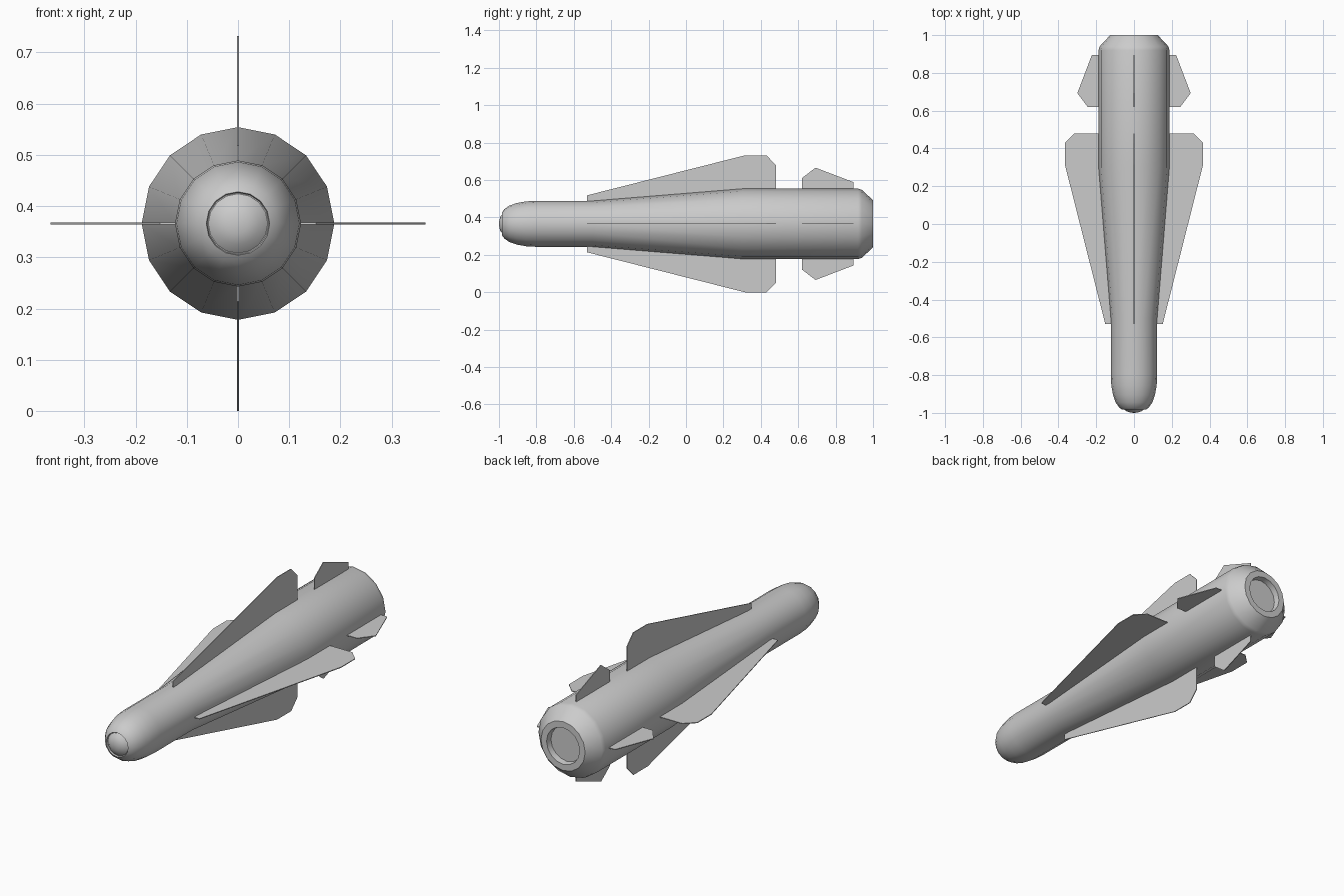
import bpy, bmesh, math
from mathutils import Matrix

if "Cube" in bpy.data.objects:
    bpy.data.objects.remove(bpy.data.objects["Cube"])

AXIS_Z = 0.366
SIDES = 16


def finish(name, bm, smooth=None):
    bmesh.ops.recalc_face_normals(bm, faces=bm.faces)
    mesh = bpy.data.meshes.new(name)
    bm.to_mesh(mesh)
    bm.free()
    obj = bpy.data.objects.new(name, mesh)
    obj.location.z = AXIS_Z
    bpy.context.collection.objects.link(obj)
    if smooth:
        bpy.ops.object.select_all(action='DESELECT')
        obj.select_set(True)
        bpy.context.view_layer.objects.active = obj
        bpy.ops.object.shade_smooth_by_angle(angle=math.radians(smooth))
    return obj


def lathe(name, profile):
    """Spin (y, radius) points about the long axis."""
    bm = bmesh.new()
    verts = [bm.verts.new((0, y, r)) for y, r in profile]
    edges = [bm.edges.new(pair) for pair in zip(verts, verts[1:])]
    bmesh.ops.spin(bm, geom=verts + edges, cent=(0, 0, 0), axis=(0, 1, 0),
                   angle=math.tau, steps=SIDES)
    bmesh.ops.remove_doubles(bm, verts=bm.verts, dist=0.0005)
    return finish(name, bm, 32)


def fin(name, outline, quarter, thickness=0.004):
    """Thin plate from (y, radial offset) points, turned about the axis."""
    bm = bmesh.new()
    face = bm.faces.new([bm.verts.new((-thickness / 2, y, r)) for y, r in outline])
    ext = bmesh.ops.extrude_face_region(bm, geom=[face])
    moved = [v for v in ext['geom'] if isinstance(v, bmesh.types.BMVert)]
    bmesh.ops.translate(bm, verts=moved, vec=(thickness, 0, 0))
    bm.transform(Matrix.Rotation(quarter * math.pi / 2, 4, 'Y'))
    return finish(name, bm)


# Body with rounded front, flared middle, chamfered tail and recessed nozzle
lathe("body", [
    (-0.975, 0), (-0.975, 0.060), (-0.983, 0.062), (-0.972, 0.078),
    (-0.945, 0.097), (-0.905, 0.111), (-0.855, 0.120), (-0.80, 0.123),
    (-0.50, 0.123), (0.30, 0.188), (0.92, 0.188), (0.94, 0.182),
    (1.00, 0.126), (1.00, 0.094), (0.97, 0.090), (0.97, 0)])

# Seeker dome set into the nose
lathe("nose_dome", [(-1.0, 0), (-0.998, 0.02), (-0.991, 0.041), (-0.976, 0.058)])

# Four long wings and four tail fins
WING = [(-0.53, 0.10), (-0.53, 0.152), (0.315, 0.366), (0.43, 0.366),
        (0.48, 0.315), (0.48, 0.17)]
TAIL = [(0.62, 0.17), (0.62, 0.245), (0.693, 0.30), (0.895, 0.223), (0.895, 0.17)]
for i in range(4):
    fin(f"wing_{i + 1}", WING, i)
    fin(f"tail_fin_{i + 1}", TAIL, i)
